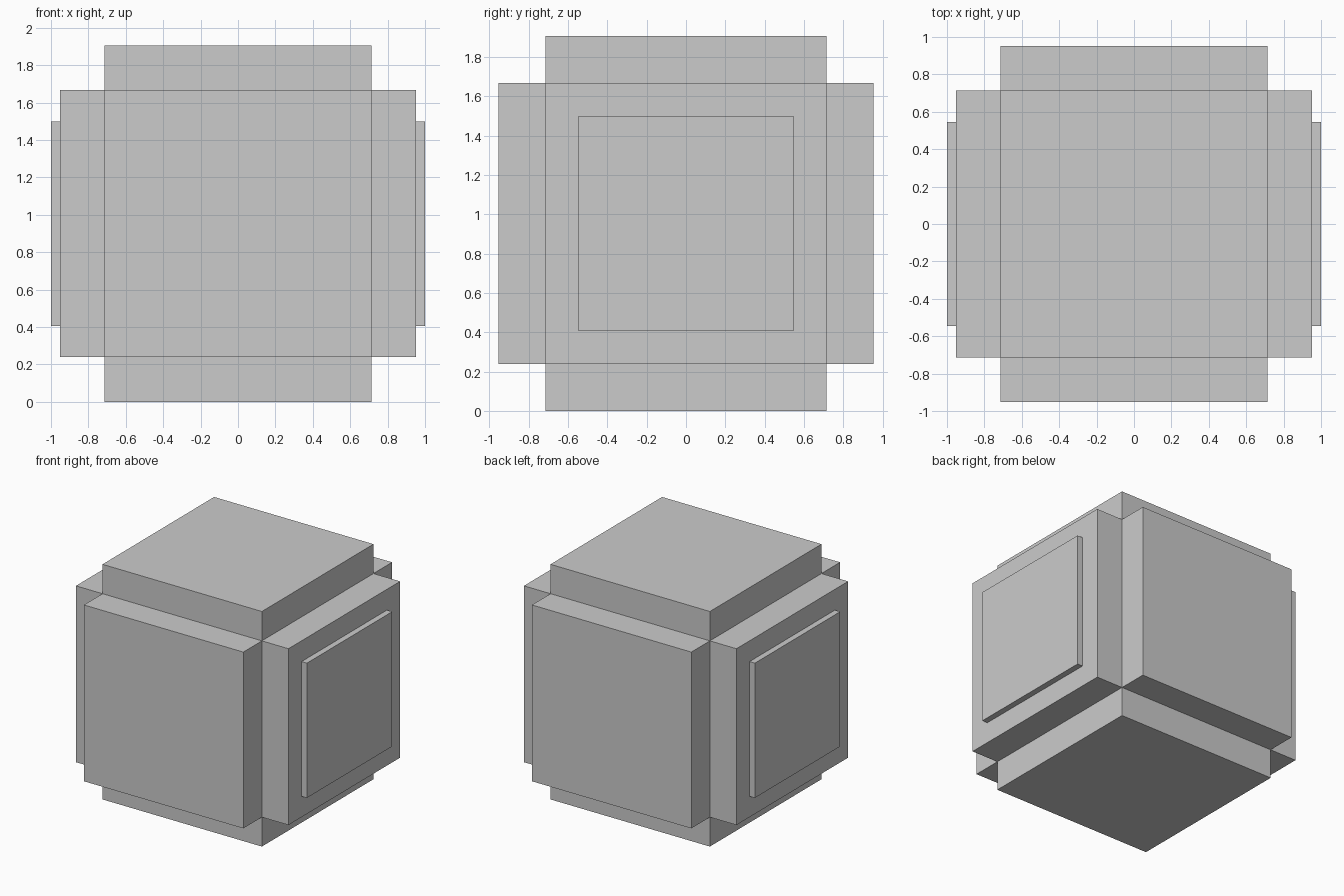
import bpy, bmesh
from mathutils import Vector

if "Cube" in bpy.data.objects:
    bpy.data.objects.remove(bpy.data.objects["Cube"])

U = 1 / 21                      # model grid unit
CORE, RAISE, PANEL, RIM = 15 * U, 5 * U, 1 * U, 10 * U
CENTRE_Z = 20 * U


def raise_faces(bm, faces, height):
    """Extrude each face straight out along its own normal."""
    new = bmesh.ops.extrude_discrete_faces(bm, faces=faces)["faces"]
    for f in new:
        f.normal_update()
        bmesh.ops.translate(bm, verts=f.verts[:], vec=f.normal * height)
    return new


bm = bmesh.new()

# Core cube with a raised slab on all six sides
bmesh.ops.create_cube(bm, size=2 * CORE)
slabs = raise_faces(bm, bm.faces[:], RAISE)

# Thin square panels on the left and right slabs
sides = [f for f in slabs if abs(f.normal.x) > 0.9]
bmesh.ops.inset_individual(bm, faces=sides, thickness=CORE - RIM, depth=0)
raise_faces(bm, sides, PANEL)

# Stand it on the ground
bmesh.ops.translate(bm, verts=bm.verts[:], vec=Vector((0, 0, CENTRE_Z)))
bmesh.ops.recalc_face_normals(bm, faces=bm.faces[:])

mesh = bpy.data.meshes.new("stepped_cube")
bm.to_mesh(mesh)
bm.free()
bpy.context.collection.objects.link(bpy.data.objects.new("stepped_cube", mesh))
